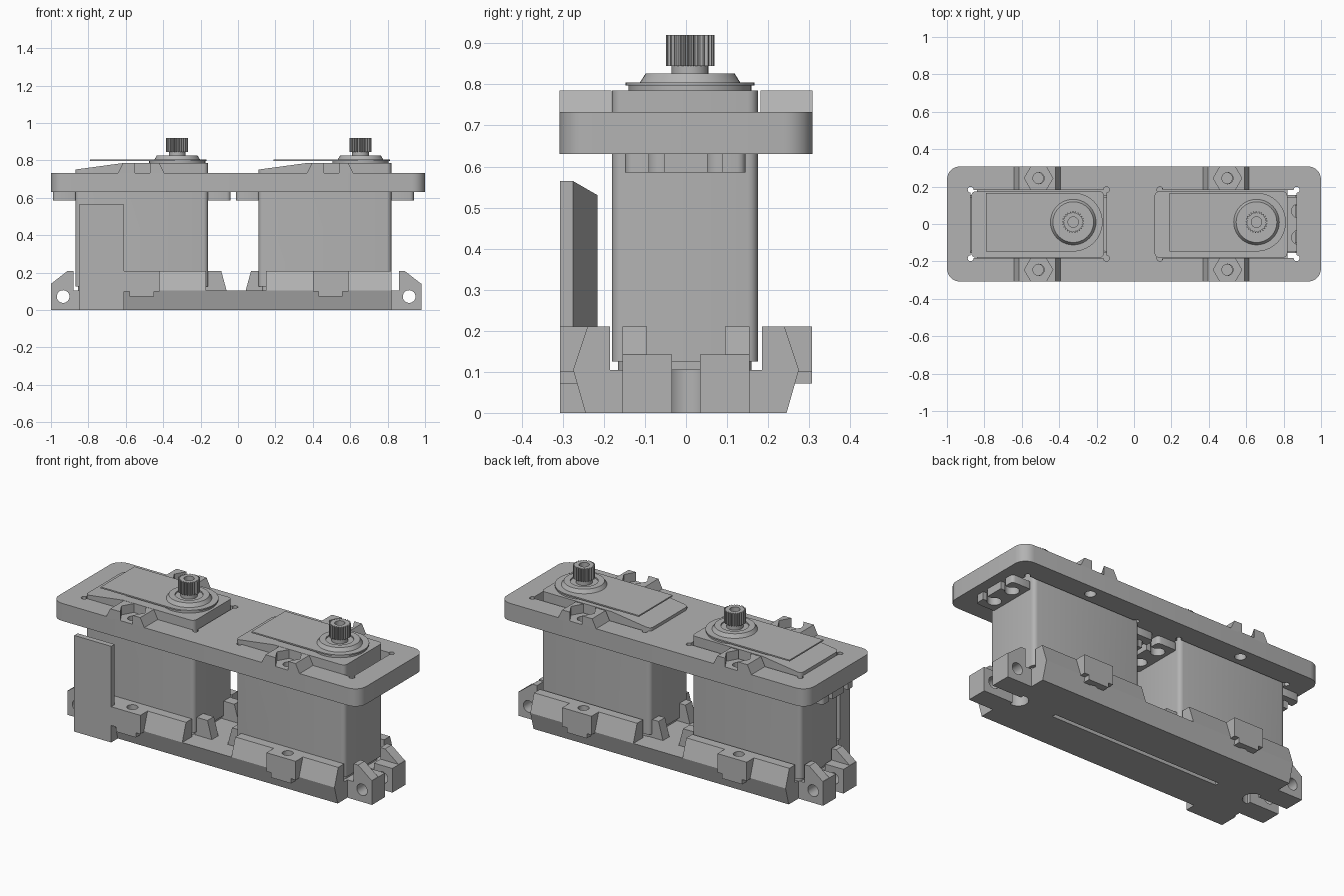
import bpy, bmesh, math
from mathutils import Vector

if "Cube" in bpy.data.objects:
    bpy.data.objects.remove(bpy.data.objects["Cube"], do_unlink=True)

grey = bpy.data.materials.new("plain grey")
grey.use_nodes = True
grey.diffuse_color = (0.45, 0.45, 0.45, 1)
grey.node_tree.nodes["Principled BSDF"].inputs["Base Color"].default_value = (0.45, 0.45, 0.45, 1)

AXES = {"x": lambda p, d: (d, p[0], p[1]),
        "y": lambda p, d: (p[0], d, p[1]),
        "z": lambda p, d: (p[0], p[1], d)}


def prism(name, pts, axis, lo, hi):
    """Extrude a flat outline along an axis."""
    bm = bmesh.new()
    rings = [[bm.verts.new(AXES[axis](p, d)) for p in pts] for d in (lo, hi)]
    bm.faces.new(rings[0])
    bm.faces.new(rings[1])
    n = len(pts)
    for i in range(n):
        j = (i + 1) % n
        bm.faces.new((rings[0][i], rings[0][j], rings[1][j], rings[1][i]))
    bmesh.ops.recalc_face_normals(bm, faces=bm.faces)
    mesh = bpy.data.meshes.new(name)
    bm.to_mesh(mesh)
    bm.free()
    mesh.materials.append(grey)
    obj = bpy.data.objects.new(name, mesh)
    bpy.context.collection.objects.link(obj)
    return obj


def rect(x0, x1, y0, y1, r=0.0, steps=6):
    """Rectangle outline, with rounded corners if r is given."""
    if not r:
        return [(x0, y0), (x1, y0), (x1, y1), (x0, y1)]
    pts = []
    for k, (cx, cy) in enumerate([(x1 - r, y1 - r), (x0 + r, y1 - r), (x0 + r, y0 + r), (x1 - r, y0 + r)]):
        for i in range(steps + 1):
            a = math.pi / 2 * (k + i / steps)
            pts.append((cx + r * math.cos(a), cy + r * math.sin(a)))
    return pts


def ring(cx, cy, r, n=24):
    return [(cx + r * math.cos(math.tau * i / n), cy + r * math.sin(math.tau * i / n)) for i in range(n)]


def box(name, x0, x1, y0, y1, z0, z1):
    return prism(name, rect(x0, x1, y0, y1), "z", z0, z1)


def select(obj):
    bpy.ops.object.select_all(action="DESELECT")
    obj.select_set(True)
    bpy.context.view_layer.objects.active = obj


def cut(obj, *cutters):
    select(obj)
    for c in cutters:
        m = obj.modifiers.new("cut", "BOOLEAN")
        m.operation, m.solver, m.object = "DIFFERENCE", "EXACT", c
        bpy.ops.object.modifier_apply(modifier=m.name)
        bpy.data.objects.remove(c, do_unlink=True)
    return obj


def smooth(obj):
    select(obj)
    bpy.ops.object.shade_smooth_by_angle(angle=math.radians(35))
    return obj


def hole(x, y, r, z0=-1, z1=2, n=24):
    return prism("cutter", ring(x, y, r, n), "z", z0, z1)


MID = -0.01                      # middle of the base along x
SCREWS = [(x, y) for x in (-0.51, 0.5) for y in (-0.245, 0.245)]

# Top mounting plate with two windows, corner reliefs and screw holes
plate = prism("top_plate", rect(-1, 1, -0.308, 0.308, 0.07), "z", 0.63, 0.733)
cuts = []
for x0, x1 in ((-0.873, -0.148), (0.138, 0.87)):
    cuts.append(box("cutter", x0, x1, -0.183, 0.183, 0, 1))
    cuts += [hole(x, y, 0.016, n=16) for x in (x0, x1) for y in (-0.183, 0.183)]
cuts += [hole(x, y, 0.03) for x, y in SCREWS]
smooth(cut(plate, *cuts))

# Nut holders on the plate, each split by a hexagon pocket
for x, y in SCREWS:
    side = [(x - 0.135, 0.725), (x + 0.12, 0.725), (x + 0.09, 0.785), (x - 0.105, 0.785)]
    holder = prism("nut_holder", side, "y", y - 0.063, y + 0.063)
    cut(holder, hole(x, y, 0.076, 0.7, 1, 6))


def servo(dx):
    # Case with a sloped top at the rear end
    case = prism("servo_case", rect(-0.87 + dx, -0.16 + dx, -0.18, 0.175, 0.025, 4), "z", 0.125, 0.785)
    wedge = [(-0.9 + dx, 0.747), (-0.62 + dx, 0.785), (-0.62 + dx, 0.9), (-0.9 + dx, 0.9)]
    smooth(cut(case, prism("cutter", wedge, "y", -0.3, 0.3)))
    smooth(prism("servo_foot", rect(-0.855 + dx, -0.175 + dx, -0.165, 0.16, 0.025, 4), "z", 0.105, 0.125))

    # Thin lid with a round end under the output shaft
    cx, cy = -0.325 + dx, 0.01
    arc = [(cx + 0.157 * math.cos(a), cy + 0.157 * math.sin(a))
           for a in [math.pi * (i / 20 - 0.5) for i in range(21)]]
    smooth(prism("servo_lid", arc + [(-0.79 + dx, cy + 0.157), (-0.79 + dx, cy - 0.157)], "z", 0.797, 0.805))
    smooth(prism("lid_support", ring(cx, cy, 0.15, 40), "z", 0.78, 0.798))

    # Bearing collar with a chamfered rim
    collar = prism("bearing_collar", ring(cx, cy, 0.125, 40), "z", 0.8, 0.826)
    for v in collar.data.vertices:
        if v.co.z > 0.82:
            v.co.x = cx + (v.co.x - cx) * 0.87
            v.co.y = cy + (v.co.y - cy) * 0.87
    smooth(cut(collar, hole(cx, cy, 0.075, 0.818, 1)))
    smooth(prism("shaft_neck", ring(cx, cy, 0.045), "z", 0.81, 0.85))

    # Toothed output shaft with a screw hole
    teeth = []
    for i in range(25):
        for k, r in enumerate((0.05, 0.059, 0.059, 0.05)):
            a = math.tau * (i + k / 4) / 25
            teeth.append((cx + r * math.cos(a), cy + r * math.sin(a)))
    shaft = prism("output_shaft", teeth, "z", 0.845, 0.92)
    cut(shaft, hole(cx, cy, 0.028, 0.85, 1))

    # Mounting ears with keyhole slots
    for x0, x1, s in ((-0.99, -0.86, -1), (-0.17, -0.04, 1)):
        ear = prism("servo_ear", rect(x0 + dx, x1 + dx, -0.148, 0.145, 0.02, 3), "z", 0.585, 0.63)
        mid = (x0 + x1) / 2 + dx + s * 0.005
        cuts = []
        for y in (-0.072, 0.07):
            cuts.append(hole(mid, y, 0.038, 0, 1))
            cuts.append(box("cutter", *sorted((mid, mid + s * 0.1)), y - 0.018, y + 0.018, 0, 1))
        smooth(cut(ear, *cuts))


for dx in (0, 0.98):
    servo(dx)

# Base tray with flared sides, cable slots and an underside groove
section = [(-0.245, 0), (0.245, 0), (0.275, 0.105), (-0.275, 0.105)]
floor = prism("base_floor", section, "x", -0.84, 0.82)
cuts = [box("cutter", -0.56, 0.54, -0.012, 0.012, -0.1, 0.02)]
for s in (-1, 1):
    cuts.append(hole(MID + s * 0.79, 0, 0.055))
    cuts.append(box("cutter", *sorted((MID + s * 0.79, MID + s * 1.1)), -0.034, 0.034, -1, 1))
smooth(cut(floor, *cuts))

for s in (-1, 1):
    def span(a, b):
        return sorted((MID + s * a, MID + s * b))

    for t in (-1, 1):
        # Side wall blocks on both sides of each screw boss
        wall = [(t * 0.185, 0.1), (t * 0.275, 0.105), (t * 0.24, 0.21), (t * 0.185, 0.21)]
        for a, b in ((0.16, 0.41), (0.6, 0.83)):
            prism("side_wall", wall, "x", *span(a, b))

        # Screw boss
        x0, x1 = span(0.41, 0.6)
        outline = [(x0, 0.21), (x0, 0.1), (x0 + 0.03, 0.1), (x0 + 0.03, 0.072),
                   (x1 - 0.03, 0.072), (x1 - 0.03, 0.1), (x1, 0.1), (x1, 0.21)]
        boss = prism("screw_boss", outline, "y", *sorted((t * 0.185, t * 0.307)))
        smooth(cut(boss, hole((x0 + x1) / 2, t * 0.245, 0.03)))

        # Slanted inner post holding the servo end
        post = [(MID + s * a, z) for a, z in ((0.05, 0.1), (0.16, 0.1), (0.16, 0.21), (0.08, 0.21))]
        prism("inner_post", post, "y", *sorted((t * 0.095, t * 0.155)))

        # End lug with a cross hole and a ramped stop
        lug = box("end_lug", *span(0.8, 0.99), *sorted((t * 0.034, t * 0.155)), 0, 0.105)
        ramp = [(MID + s * a, z) for a, z in ((0.87, 0), (0.99, 0), (0.99, 0.142), (0.87, 0.142))]
        peak = [(MID + s * a, z) for a, z in ((0.87, 0.14), (0.99, 0.14), (0.9, 0.21), (0.87, 0.21))]
        top = prism("lug_block", ramp, "y", *sorted((t * 0.034, t * 0.155)))
        prism("lug_stop", peak, "y", *sorted((t * 0.095, t * 0.155)))
        for part in (lug, top):
            smooth(cut(part, prism("cutter", ring(MID + s * 0.925, 0.072, 0.034), "y", -1, 1)))

# Tall upright panel on one front corner, with a foot and a tapered rib behind
box("panel_foot", -0.85, -0.61, -0.307, -0.2, 0, 0.21)
box("upright_panel", -0.85, -0.61, -0.307, -0.275, 0.2, 0.565)
rib = prism("panel_rib", [(-0.61, -0.276), (-0.72, -0.215), (-0.85, -0.215), (-0.85, -0.276)], "z", 0.2, 0.565)
for v in rib.data.vertices:
    if v.co.z > 0.5 and v.co.y > -0.25:
        v.co.z = 0.53
